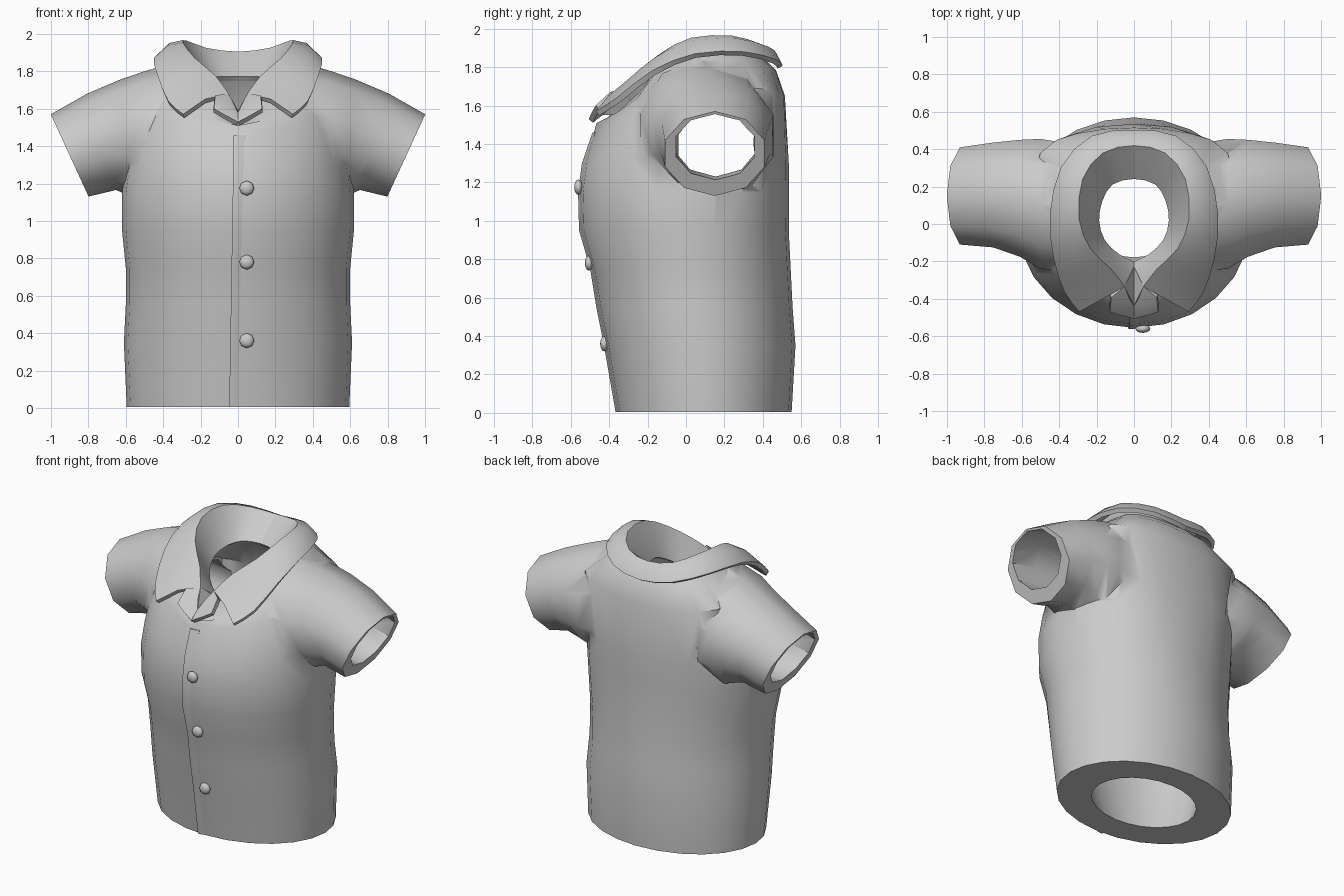
import bpy, bmesh, math
from mathutils import Vector

if "Cube" in bpy.data.objects:
    bpy.data.objects.remove(bpy.data.objects["Cube"])

cloth = bpy.data.materials.new("grey cloth")
cloth.diffuse_color = (0.6, 0.6, 0.6, 1)
cloth.use_nodes = True
cloth.node_tree.nodes["Principled BSDF"].inputs["Base Color"].default_value = cloth.diffuse_color
HALF = 12  # segments from centre back to centre front


def make(name, bm, angle=40):
    bmesh.ops.recalc_face_normals(bm, faces=bm.faces)
    me = bpy.data.meshes.new(name)
    bm.to_mesh(me)
    bm.free()
    me.materials.append(cloth)
    ob = bpy.data.objects.new(name, me)
    bpy.context.collection.objects.link(ob)
    smooth(ob, angle)
    return ob


def smooth(ob, angle):
    bpy.ops.object.select_all(action='DESELECT')
    ob.select_set(True)
    bpy.context.view_layer.objects.active = ob
    bpy.ops.object.shade_smooth_by_angle(angle=math.radians(angle))


def apply_mod(ob, kind, **settings):
    mod = ob.modifiers.new(kind.lower(), kind)
    for key, val in settings.items():
        setattr(mod, key, val)
    bpy.context.view_layer.objects.active = ob
    bpy.ops.object.modifier_apply(modifier=mod.name)


def loft(bm, rings, around=True, along=False, caps=False):
    vs = [[bm.verts.new(p) for p in r] for r in rings]
    n = len(vs[0])
    for i in range(len(vs) if along else len(vs) - 1):
        a, b = vs[i], vs[(i + 1) % len(vs)]
        for j in range(n if around else n - 1):
            k = (j + 1) % n
            bm.faces.new((a[j], a[k], b[k], b[j]))
    if caps:
        bm.faces.new(vs[0])
        bm.faces.new(vs[-1])


def sample(pts, u):
    """Catmull-Rom point on a half outline, u from 0 (back) to 1 (front)."""
    p = [Vector(q) for q in pts]
    m = len(p) - 1
    i = min(int(u * m), m - 1)
    t = u * m - i
    b, c = p[i], p[i + 1]
    a = p[i - 1] if i else Vector((-c.x, c.y, c.z))
    d = p[i + 2] if i + 2 <= m else c * 2 - b
    return (b * 2 + (c - a) * t + (a * 2 - b * 5 + c * 4 - d) * t * t
            + (b * 3 - a - c * 3 + d) * t ** 3) / 2


def full_ring(pts, scale=1.0, drop=0.0):
    half = [sample(pts, i / HALF) for i in range(HALF + 1)]
    half = [Vector((p.x * scale, 0.1 + (p.y - 0.1) * scale, p.z - drop)) for p in half]
    half[0].x = half[-1].x = 0
    return half + [Vector((-p.x, p.y, p.z)) for p in half[-2:0:-1]]


def oval(z, hw, yf, yb, boxy=1.0, wall=0.0, scale=1.0):
    """Torso section; boxy below 1 squares off the back half."""
    yc, hd = (yf + yb) / 2, (yb - yf) / 2
    ring = []
    for i in range(2 * HALF):
        s, c = math.sin(math.pi * i / HALF), math.cos(math.pi * i / HALF)
        if c > 0:
            s, c = math.copysign(abs(s) ** boxy, s), c ** boxy
        ring.append(Vector(((hw - wall) * scale * s, yc + (hd - wall) * scale * c, z)))
    return ring


# Torso outline: height, half width, front y, back y, back squareness
rows = [(0.005, .595, -.36, .55, 1), (.35, .61, -.42, .57, 1), (.55, .6, -.46, .555, 1),
        (.75, .6, -.492, .545, .97), (.95, .62, -.55, .535, .92),
        (1.15, .62, -.555, .535, .86), (1.3, .6, -.535, .535, .82)]
shoulder = [(0, .515, 1.65), (.3, .485, 1.66), (.5, .38, 1.69), (.55, .08, 1.68),
            (.5, -.16, 1.6), (.3, -.37, 1.52), (0, -.48, 1.46)]
yoke = [(0, .47, 1.78), (.2, .44, 1.80), (.35, .3, 1.83), (.4, .05, 1.82),
        (.37, -.15, 1.71), (.24, -.35, 1.57), (0, -.465, 1.51)]
fold = [(0, .42, 1.89), (.17, .38, 1.91), (.28, .24, 1.95), (.3, .03, 1.94),
        (.24, -.13, 1.86), (.13, -.24, 1.765), (.06, -.33, 1.67)]
neck = [(0, .25, 1.76), (.12, .22, 1.76), (.18, .13, 1.75), (.2, .02, 1.72),
        (.17, -.09, 1.66), (.09, -.17, 1.6), (0, -.21, 1.55)]
edge = [(0, .49, 1.8), (.22, .46, 1.83), (.38, .3, 1.87), (.44, .05, 1.86),
        (.425, -.17, 1.77), (.37, -.35, 1.63), (.29, -.46, 1.56)]

# Torso: outer wall, neck opening, inner wall and broad hem
neck_top = fold[:5] + [(.12, -.26, 1.71), (0, -.43, 1.53)]
rings = [oval(*rows[0], scale=.6)] + [oval(*r) for r in rows]
rings += [full_ring(shoulder), full_ring(yoke), full_ring(neck_top, .95, .04),
          full_ring(neck, 1.04), full_ring(shoulder, .74, .14)]
rings += [oval(*r, wall=.11 + .05 * (1.3 - r[0])) for r in rows[:0:-1]]
bm = bmesh.new()
loft(bm, rings, along=True)
shirt = make("shirt_body", bm)


# Sleeves: x at centre, slant, y range, z range
def sleeve(name, side, stages, wall):
    rings = []
    for x, slant, y0, y1, z0, z1 in stages:
        ring = []
        for i in range(10):
            a = math.tau * (i + .5) / 10
            dy, dz = math.cos(a) / math.cos(math.pi / 10), math.sin(a)
            y = (y0 + y1) / 2 + ((y1 - y0) / 2 - wall) * dy
            z = (z0 + z1) / 2 + ((z1 - z0) / 2 - wall) * dz
            ring.append((side * (x + slant * (z - (z0 + z1) / 2)), y, z))
        rings.append(ring)
    bm = bmesh.new()
    loft(bm, rings, caps=True)
    return make(name, bm)


stages = [(.35, 0, -.25, .43, 1.06, 1.845), (.5, 0, -.24, .455, 1.09, 1.80),
          (.6, .1, -.175, .45, 1.13, 1.755), (.73, .3, -.125, .435, 1.165, 1.68),
          (.9, .46, -.11, .41, 1.13, 1.57)]
bore = [(.3, 0, -.1, .43, 1.12, 1.65), stages[3], (1.1, .46, -.11, .41, 1.13, 1.57)]
for side in (-1, 1):
    tube = sleeve("sleeve", side, stages, 0)
    hollow = sleeve("sleeve_hollow", side, bore, .065)
    for tool, op in ((tube, 'UNION'), (hollow, 'DIFFERENCE')):
        apply_mod(shirt, 'BOOLEAN', object=tool, operation=op, solver='EXACT')
        bpy.data.objects.remove(tool)
smooth(shirt, 62)

# Collar: inner stand, fold and outer fall, plus a small front flap on each side
for side, word in ((1, "left"), (-1, "right")):
    flip = lambda p: Vector((side * p[0], p[1], p[2]))
    bm = bmesh.new()
    strips = []
    for i in range(HALF + 1):
        u = i / HALF
        a, f, o = sample(neck, u), sample(fold, u), sample(edge, u)
        mid = (f + o) / 2 + Vector((0, 0, .025))
        strips.append([flip(p) for p in (a, (a + f) / 2, f, mid, o)])
    loft(bm, strips, around=False)
    flap = [[(.06, -.33, 1.67), (.125, -.385, 1.66), (.13, -.46, 1.59)],
            [(.03, -.39, 1.62), (.065, -.44, 1.605), (.07, -.48, 1.555)],
            [(.005, -.44, 1.56), (.005, -.465, 1.545), (.005, -.495, 1.52)]]
    loft(bm, [[flip(p) for p in r] for r in flap], around=False)
    inner = [[(.06, -.33, 1.67), (0, -.21, 1.55)], [(.005, -.44, 1.56), (0, -.33, 1.56)]]
    loft(bm, [[flip(p) for p in r] for r in inner], around=False)
    bmesh.ops.remove_doubles(bm, verts=bm.verts, dist=.002)
    collar = make("collar_" + word, bm)
    apply_mod(collar, 'SOLIDIFY', thickness=.03, offset=0)
    smooth(collar, 45)

# Front placket edge running down the torso
line = [(r[2], r[0]) for r in rows] + [(-.48, 1.46)]
bm = bmesh.new()
loft(bm, [[(x - .035 + .025 * z / 1.5, y + d, z) for x, d in
           ((-.012, .02), (-.012, -.007), (.012, -.007), (.05, .006), (.05, .02))]
          for y, z in line], caps=True)
make("placket_edge", bm, 30)

# Buttons
for n, (y, z) in enumerate(((-.56, 1.175), (-.505, .78), (-.425, .36))):
    bm = bmesh.new()
    bmesh.ops.create_uvsphere(bm, u_segments=8, v_segments=6, radius=.04)
    for v in bm.verts:
        v.co = Vector((v.co.x + .047, v.co.z * .55 + y, v.co.y + z))
    make("button_%d" % (n + 1), bm, 60)
